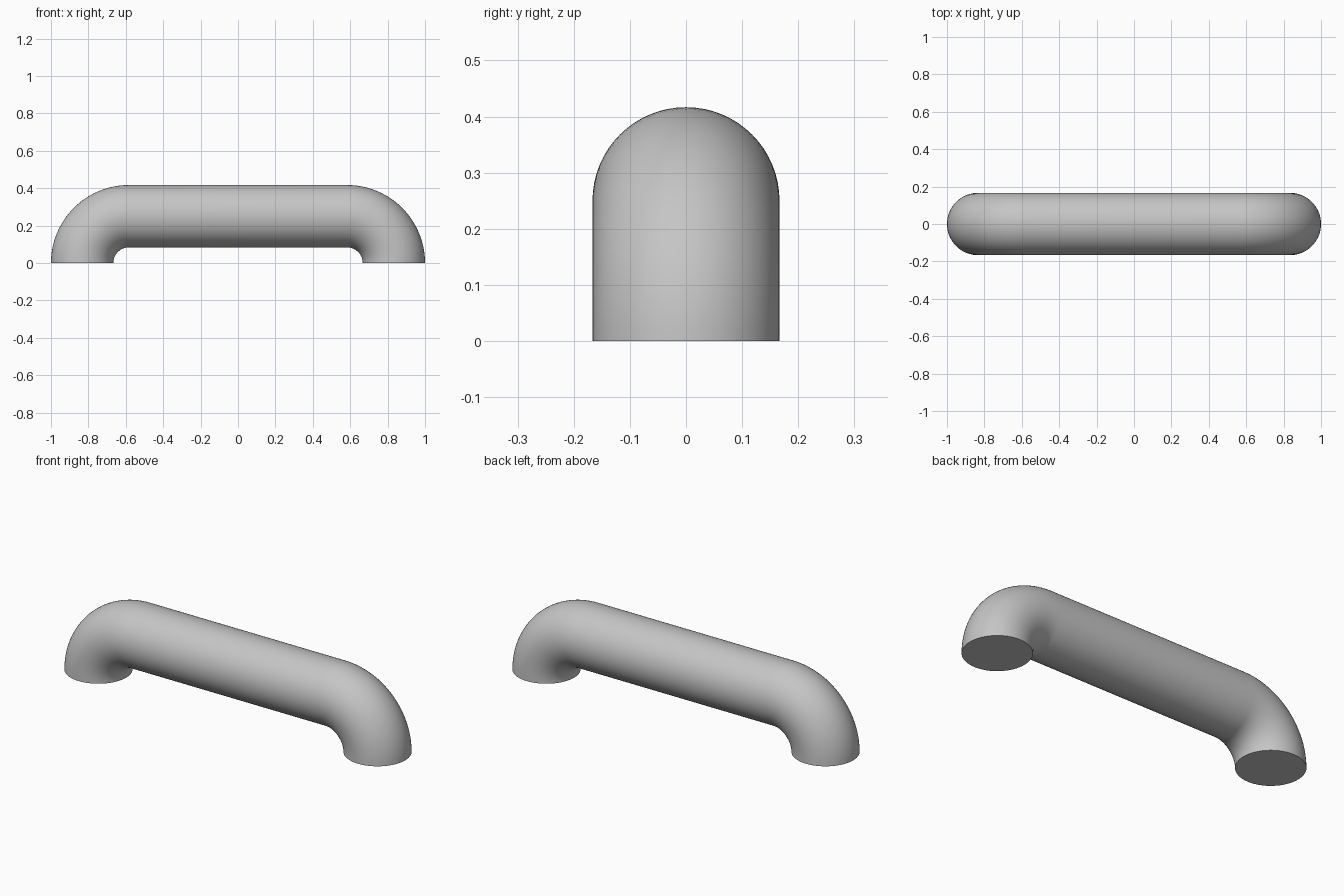
import bpy
import bmesh
from math import sin, cos, pi
from mathutils import Vector

TUBE = 1 / 6        # tube radius
BEND = 0.25         # centreline radius of each elbow
HALF = 1 - TUBE - BEND  # half length of the straight grip
SIDES = 64
STEPS = 24

cube = bpy.data.objects.get("Cube")
if cube:
    bpy.data.objects.remove(cube, do_unlink=True)

# Plain grey material
grey = bpy.data.materials.new("plain grey")
grey.use_nodes = True
colour = (0.56, 0.56, 0.56, 1)
grey.diffuse_color = colour
grey.node_tree.nodes["Principled BSDF"].inputs["Base Color"].default_value = colour

bm = bmesh.new()


def ring(centre_x, angle):
    """Circular section of the tube at an angle around an elbow."""
    out = Vector((cos(angle), 0, sin(angle)))
    centre = Vector((centre_x, 0, 0)) + out * BEND
    verts = []
    for i in range(SIDES):
        a = 2 * pi * i / SIDES
        verts.append(bm.verts.new(centre + TUBE * (out * cos(a) + Vector((0, sin(a), 0)))))
    return verts


# Left elbow, then right elbow; the straight grip joins them
quarter = [pi / 2 * i / STEPS for i in range(STEPS + 1)]
rings = [ring(HALF, t) for t in quarter] + [ring(-HALF, pi / 2 + t) for t in quarter]

for a, b in zip(rings, rings[1:]):
    for i in range(SIDES):
        j = (i + 1) % SIDES
        bm.faces.new((a[i], a[j], b[j], b[i]))

# Flat feet
bm.faces.new(rings[0])
bm.faces.new(rings[-1])
bmesh.ops.recalc_face_normals(bm, faces=bm.faces[:])

mesh = bpy.data.meshes.new("handle")
bm.to_mesh(mesh)
bm.free()
mesh.materials.append(grey)
handle = bpy.data.objects.new("handle", mesh)
bpy.context.collection.objects.link(handle)

# Smooth tube with crisp foot edges
bpy.ops.object.select_all(action="DESELECT")
handle.select_set(True)
bpy.context.view_layer.objects.active = handle
bpy.ops.object.shade_smooth_by_angle()
